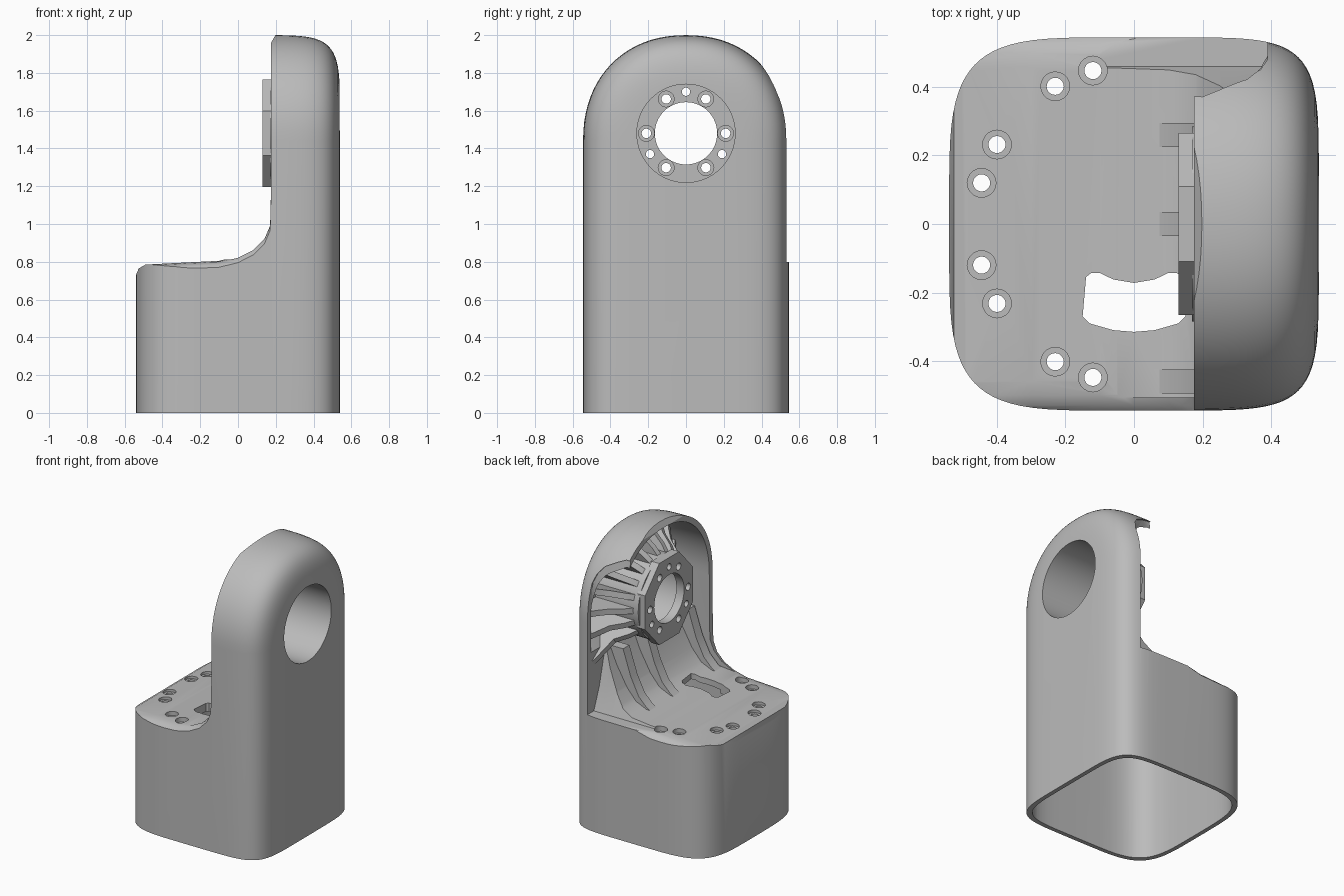
import bpy, bmesh, math
from math import sin, cos, pi, radians

if "Cube" in bpy.data.objects:
    bpy.data.objects.remove(bpy.data.objects["Cube"])

grey = bpy.data.materials.new("plain_grey")
grey.use_nodes = True
grey.diffuse_color = (0.5, 0.5, 0.5, 1)
grey.node_tree.nodes["Principled BSDF"].inputs["Base Color"].default_value = (0.5, 0.5, 0.5, 1)

HALF, DEPTH = 0.54, 0.545        # plan half width and half depth
BORE_Z = 1.48


def loft(name, rings):
    """Skin a list of equal point rings and cap both ends."""
    bm = bmesh.new()
    rows = [[bm.verts.new(p) for p in ring] for ring in rings]
    n = len(rows[0])
    for a, b in zip(rows, rows[1:]):
        for i in range(n):
            j = (i + 1) % n
            bm.faces.new((a[i], a[j], b[j], b[i]))
    bm.faces.new(rows[0][::-1])
    bm.faces.new(rows[-1])
    bmesh.ops.recalc_face_normals(bm, faces=bm.faces)
    mesh = bpy.data.meshes.new(name)
    bm.to_mesh(mesh)
    bm.free()
    mesh.materials.append(grey)
    obj = bpy.data.objects.new(name, mesh)
    bpy.context.collection.objects.link(obj)
    return obj


def prism(name, pts, axis, lo, hi):
    place = {"x": lambda p, t: (t, p[0], p[1]),
             "y": lambda p, t: (p[0], t, p[1]),
             "z": lambda p, t: (p[0], p[1], t)}[axis]
    return loft(name, [[place(p, t) for p in pts] for t in (lo, hi)])


def circle(cx, cy, r, n=32, turn=0.0):
    return [(cx + r * cos(2 * pi * i / n + turn), cy + r * sin(2 * pi * i / n + turn))
            for i in range(n)]


def boolean(obj, cutter, op="DIFFERENCE"):
    mod = obj.modifiers.new("cut", "BOOLEAN")
    mod.operation, mod.object, mod.solver = op, cutter, "EXACT"
    bpy.context.view_layer.update()
    graph = bpy.context.evaluated_depsgraph_get()
    mesh = bpy.data.meshes.new_from_object(obj.evaluated_get(graph))
    obj.modifiers.clear()
    obj.data = mesh
    bpy.data.objects.remove(cutter)


def plan(x):
    """Relative depth of the rounded-square plan at x, squarer on the arm side."""
    power = 6 if x > 0 else 4.5
    return max(0.0, 1 - abs(x / HALF) ** power) ** (1 / power)


def arch(x, scale, base):
    """Round-topped arch section at x."""
    s = plan(x) * scale
    pts = [(x, DEPTH * s, base)]
    for i in range(41):
        a = pi * i / 40
        y = math.copysign(abs(cos(a)) ** 0.92, cos(a))
        pts.append((x, DEPTH * s * y, 1.44 + 0.56 * s * sin(a) ** 0.92 if 0 < i < 40 else 1.44))
    pts.append((x, -DEPTH * s, base))
    return pts


# Outer shell: arch solid with a rounded-square plan
steps = [pi * (i + 0.12) / 40.24 for i in range(41)]
xs = [-HALF * math.copysign(abs(cos(a)) ** 0.42, cos(a)) for a in steps]
body = loft("housing", [arch(x, 1, 0) for x in xs])

# Clear the space above the deck; the cut drops at the sides to round the deck edge
deck = [(-0.7, 0.71), (-0.54, 0.73), (-0.525, 0.765), (-0.49, 0.785), (-0.3, 0.795),
        (-0.1, 0.805), (0, 0.83), (0.08, 0.87), (0.14, 0.93), (0.17, 1.0), (0.175, 1.2),
        (0.175, 1.96), (0.21, 2.02), (0.21, 2.2), (-0.7, 2.2)]
drops = [(0.6, 0.05), (0.55, 0.04), (0.53, 0.018), (0.5, 0.006), (0.46, 0)]
sides = [(-y, d) for y, d in drops] + [(y, d) for y, d in drops[::-1]]
boolean(body, loft("deck_cut", [[(x, y, z - d) for x, z in deck] for y, d in sides]))

# Lower hollow, open at the bottom
inner = [(x * 0.945, DEPTH * 0.945 * plan(x)) for x in xs]
inner += [(x, -y) for x, y in reversed(inner)]
boolean(body, prism("hollow_cut", inner, "z", -0.1, 0.745))

# Pocket in the arm with a sloping lower panel
pocket = loft("pocket_cut", [arch(x, 0.93, 0.5) for x in
                             (-0.1, 0.2, 0.3, 0.36, 0.4, 0.44, 0.47, 0.49, 0.5)])
slope = [(-0.2, 0.81), (-0.05, 0.812), (0.1, 0.825), (0.18, 0.86), (0.25, 0.94),
         (0.33, 1.08), (0.39, 1.22), (0.52, 1.36), (0.52, 2.1), (-0.2, 2.1)]
boolean(pocket, prism("slope", slope, "y", -0.6, 0.6), "INTERSECT")
boolean(body, pocket)

# Space beneath the sloping panel, open to the lower hollow
beneath = [(-0.05, 0.7), (-0.05, 0.77), (0.1, 0.785), (0.2, 0.83), (0.29, 0.93),
           (0.37, 1.08), (0.41, 1.16), (0.5, 1.16), (0.5, 0.7)]
boolean(body, prism("beneath_cut", beneath, "y", -0.4, 0.29))

# Rear wall set back in a sweep below the top lip
sweep = [(-0.1, 0.36, 1.87), (0.2, 0.36, 1.87), (0.25, 0.38, 1.85), (0.33, 0.41, 1.81),
         (0.37, 0.44, 1.76), (0.39, 0.47, 1.7)]
boolean(body, loft("setback_cut", [[
    (x, 0.46, 0.8), (x, 0.7, 0.8), (x, 0.7, top), (x, lip, top), (x, lip + 0.02, top - 0.12),
    (x, 0.46, 1.3), (x, 0.33, 1.22), (x, 0.4, 0.95)] for x, lip, top in sweep]))

# Window in the deck
window = [(-0.14, -0.155), (-0.125, -0.143), (-0.1, -0.143), (-0.06, -0.162), (0, -0.172),
          (0.06, -0.162), (0.1, -0.143), (0.125, -0.143), (0.14, -0.155), (0.15, -0.27),
          (0.13, -0.29), (0.06, -0.31), (0, -0.315), (-0.06, -0.31), (-0.13, -0.29),
          (-0.15, -0.27)]
boolean(body, prism("window_cut", window, "z", 0.6, 1.0))

# Counterbored deck holes, mirrored front to back
for x, y in [(-0.12, 0.448), (-0.23, 0.402), (-0.4, 0.232), (-0.445, 0.12)]:
    for side in (1, -1):
        boolean(body, prism("hole", circle(x, y * side, 0.025, 20), "z", 0.6, 1))
        boolean(body, prism("hole", circle(x, y * side, 0.042, 20), "z", 0.77, 1))

# Bore through the outer face
boolean(body, prism("bore_cut", circle(0, BORE_Z, 0.26, 64), "x", 0.17, 0.7))

# Bearing tube behind the outer face
tube = prism("bearing_tube", circle(0, BORE_Z, 0.285, 64), "x", 0.17, 0.52)
boolean(tube, prism("tube_cut", circle(0, BORE_Z, 0.26, 64), "x", 0.1, 0.7))

# Eight-sided mounting flange with its bolt circle
outline = [(y * 0.93, z) for y, z in circle(0, BORE_Z, 0.285 / cos(pi / 8), 8, pi / 8)]
flange = prism("mounting_flange", outline, "x", 0.13, 0.19)
boolean(flange, prism("flange_cut", circle(0, BORE_Z, 0.165, 64), "x", 0, 0.4))
for deg in range(0, 360, 60):
    a = radians(deg)
    y, z = 0.21 * cos(a), BORE_Z + 0.21 * sin(a)
    boolean(flange, prism("hole", circle(y, z, 0.025, 20), "x", 0, 0.4))
    boolean(flange, prism("hole", circle(y, z, 0.042, 20), "x", 0.165, 0.4))
for deg in (90, 210, 330):
    a = radians(deg)
    boolean(flange, prism("hole", circle(0.22 * cos(a), BORE_Z + 0.22 * sin(a), 0.022, 20),
                          "x", 0, 0.4))

# Radial stiffening ribs between the tube and the rim
parts = [body, tube, flange]
for k, deg in enumerate(range(-36, 217, 18)):
    a = radians(deg)
    reach = 0.48 if 0 <= deg <= 180 else 0.48 / abs(cos(a))
    outline = [(0.2, 0.275), (0.25, 0.33), (0.33, 0.39), (0.38, reach - 0.03),
               (0.4, reach), (0.44, reach - 0.01), (0.51, 0.38), (0.51, 0.275)]
    rings = []
    for t in (-0.02, 0.02):
        rings.append([(x, r * cos(a) - t * sin(a), BORE_Z + r * sin(a) + t * cos(a))
                      for x, r in outline])
    parts.append(loft(f"radial_rib_{k + 1}", rings))

# Gussets running from the deck up the sloping panel
gusset = [(0.04, 0.8), (0.1, 0.84), (0.16, 0.9), (0.22, 1.02), (0.28, 1.2),
          (0.41, 1.2), (0.34, 1.05), (0.26, 0.9), (0.2, 0.84), (0.1, 0.8)]
for k, y in enumerate((-0.46, 0.0, 0.26)):
    parts.append(prism(f"gusset_{k + 1}", gusset, "y", y - 0.035, y + 0.035))

# Smooth shading with crisp edges
bpy.ops.object.select_all(action="DESELECT")
for obj in parts:
    obj.select_set(True)
bpy.context.view_layer.objects.active = body
bpy.ops.object.shade_smooth_by_angle(angle=radians(30))
